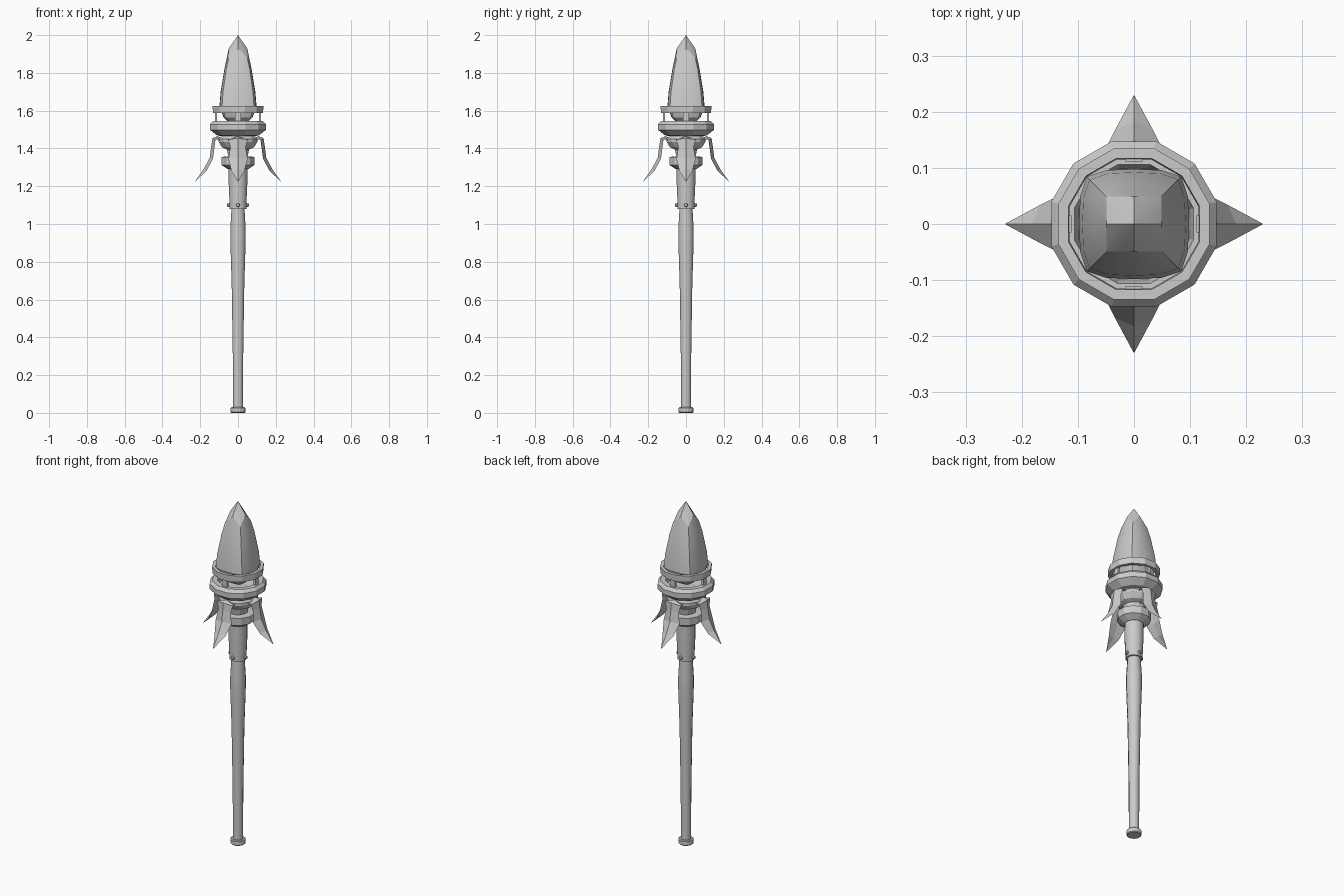
import bpy, bmesh, math
from mathutils import Vector, Matrix

if "Cube" in bpy.data.objects:
    bpy.data.objects.remove(bpy.data.objects["Cube"])


def finish(name, bm, smooth=None):
    bmesh.ops.recalc_face_normals(bm, faces=bm.faces)
    me = bpy.data.meshes.new(name)
    bm.to_mesh(me)
    bm.free()
    ob = bpy.data.objects.new(name, me)
    bpy.context.collection.objects.link(ob)
    if smooth:
        bpy.ops.object.select_all(action='DESELECT')
        ob.select_set(True)
        bpy.context.view_layer.objects.active = ob
        bpy.ops.object.shade_smooth_by_angle(angle=math.radians(smooth))
    return ob


def skin(bm, rings, loop=False):
    """Join successive rings of points; cap the ends unless looped."""
    vs = [[bm.verts.new(p) for p in r] for r in rings]
    n = len(vs[0])
    pairs = list(zip(vs, vs[1:])) + ([(vs[-1], vs[0])] if loop else [])
    for a, b in pairs:
        for i in range(n):
            j = (i + 1) % n
            bm.faces.new((a[i], a[j], b[j], b[i]))
    if not loop:
        bm.faces.new(vs[0])
        bm.faces.new(vs[-1])
    return vs


def lathe(name, profile, sides=12, loop=False, smooth=None):
    bm = bmesh.new()
    ang = [2 * math.pi * (i + 0.5) / sides for i in range(sides)]
    k = 1 / math.cos(math.pi / sides) ** 0.5
    skin(bm, [[(r * k * math.cos(a), r * k * math.sin(a), z) for a in ang]
              for r, z in profile], loop)
    return finish(name, bm, smooth)


# Handle
lathe("pommel", [(.036, 0), (.04, .004), (.04, .026), (.036, .03)])
lathe("shaft", [(.027, .02), (.028, .3), (.034, .68), (.041, .9),
                (.041, .98), (.034, 1.1)], smooth=30)
lathe("socket", [(.045, 1.08), (.046, 1.12), (.05, 1.21), (.051, 1.38)], smooth=30)

# Collars beneath the head
lathe("lower_collar", [(.055, 1.29), (.088, 1.312), (.09, 1.355), (.055, 1.358)])
lathe("neck", [(.05, 1.35), (.06, 1.395), (.085, 1.405), (.105, 1.435),
               (.105, 1.45), (.08, 1.478)])

# Cup and upper ring that hold the crystal
lathe("cup", [(.08, 1.465), (.112, 1.468), (.15, 1.498), (.15, 1.528), (.135, 1.545),
              (.108, 1.545), (.1, 1.51), (.06, 1.5)])
lathe("upper_ring", [(.135, 1.588), (.137, 1.625), (.119, 1.625), (.117, 1.588)], loop=True)

for k in range(4):
    rot = Matrix.Rotation(k * math.pi / 2, 4, 'Z')
    # Post between cup and ring
    bm = bmesh.new()
    bmesh.ops.create_cube(bm, size=1)
    bm.transform(rot @ Matrix.Translation((.117, 0, 1.565))
                 @ Matrix.Diagonal((.012, .03, .09, 1)))
    finish(f"post_{k}", bm)
    # Rivet on the socket
    bm = bmesh.new()
    bmesh.ops.create_cone(bm, cap_ends=True, segments=8, radius1=.011, radius2=.008, depth=.016)
    bm.transform(rot @ Matrix.Translation((.049, 0, 1.1)) @ Matrix.Rotation(math.pi / 2, 4, 'Y'))
    finish(f"rivet_{k}", bm)
    # Curved, ridged fin: radius, height, half width
    path = [(.07, 1.452, .042), (.11, 1.465, .05), (.135, 1.455, .052), (.142, 1.41, .04),
            (.15, 1.35, .051), (.182, 1.29, .034), (.229, 1.224, .001)]
    rings = []
    for i, (r, z, w) in enumerate(path):
        a, b = path[max(i - 1, 0)], path[min(i + 1, len(path) - 1)]
        t = Vector((b[0] - a[0], 0, b[1] - a[1])).normalized()
        n = Vector((-t.z, 0, t.x))
        c, s = Vector((r, 0, z)), min(1, w / .035)
        side = Vector((0, w, 0))
        rings.append([rot @ p for p in (c, c - n * .018 * s + side,
                                        c - n * .014 * s, c - n * .018 * s - side)])
    bm = bmesh.new()
    skin(bm, rings)
    finish(f"fin_{k}", bm)

# Crystal: rounded-square sections ending in a four-faceted point
quarter = [(1, 0), (.98, .5), (.86, .86), (.5, .98)]
square = [(1, 0), (1, .5), (1, 1), (.5, 1)]


def around(q):
    return [p for k in range(4) for p in
            [(Matrix.Rotation(k * math.pi / 2, 2) @ Vector(v)) for v in q]]


rings = [[(x * h, y * h, z) for x, y in around(quarter)]
         for h, z in ((.045, 1.535), (.078, 1.565), (.098, 1.625), (.092, 1.7), (.072, 1.82))]
rings.append([(x * .049, y * .049, (1.93, 1.905, 1.88, 1.905)[i % 4])
              for i, (x, y) in enumerate(around(square))])
bm = bmesh.new()
vs = skin(bm, rings)
bm.faces.ensure_lookup_table()
bm.faces.remove(bm.faces[-1])
tip = bm.verts.new((0, 0, 2))
top = vs[-1]
for i in range(16):
    bm.faces.new((top[i], top[(i + 1) % 16], tip))
finish("crystal", bm, 20)
